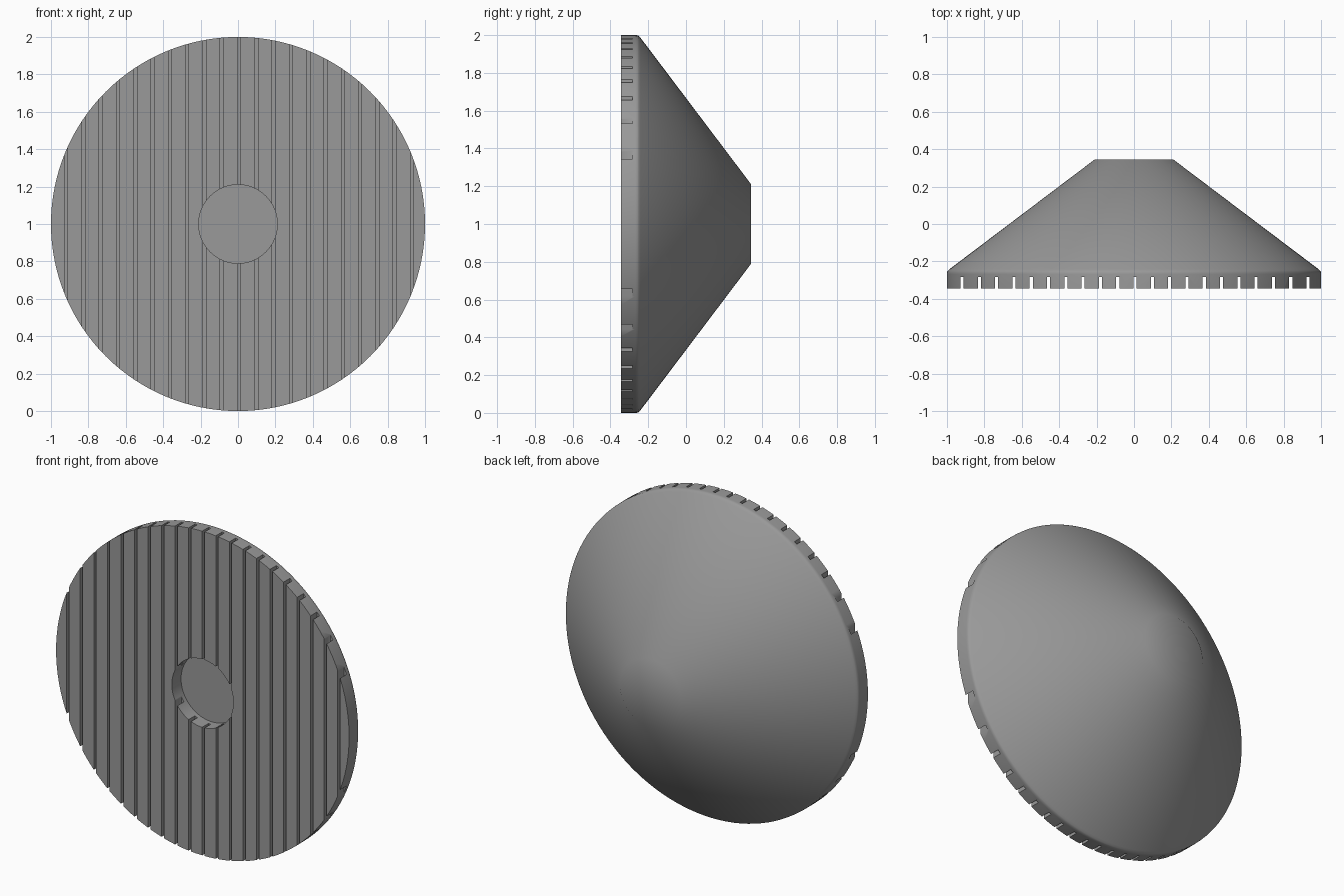
import bpy, bmesh, math

if "Cube" in bpy.data.objects:
    bpy.data.objects.remove(bpy.data.objects["Cube"])

SEGS = 128
FRONT, BACK = -0.345, 0.345
RIM_BACK = -0.25      # where the rim meets the cone
GROOVE_FLOOR = -0.283
PITCH, GAP = 0.0925, 0.0165


def make_object(name, bm):
    bmesh.ops.recalc_face_normals(bm, faces=bm.faces)
    mesh = bpy.data.meshes.new(name)
    bm.to_mesh(mesh)
    bm.free()
    obj = bpy.data.objects.new(name, mesh)
    bpy.context.collection.objects.link(obj)
    return obj


def lathe(name, profile, segs):
    """Revolve (radius, y) points round the y axis at z = 1, capping both ends."""
    bm = bmesh.new()
    rings = []
    for r, y in profile:
        rings.append([bm.verts.new((r * math.cos(2 * math.pi * i / segs), y,
                                    1 + r * math.sin(2 * math.pi * i / segs)))
                      for i in range(segs)])
    for a, b in zip(rings, rings[1:]):
        for i in range(segs):
            j = (i + 1) % segs
            bm.faces.new((a[i], a[j], b[j], b[i]))
    bm.faces.new(rings[0])
    bm.faces.new(rings[-1])
    return make_object(name, bm)


def box(bm, lo, hi):
    verts = bmesh.ops.create_cube(bm, size=1)["verts"]
    for v in verts:
        for k in range(3):
            v.co[k] = hi[k] if v.co[k] > 0 else lo[k]


# Cone-backed disc with a round recess in the flat front and a softened rim
disc = lathe("grooved_cone_disc", [
    (0.21, RIM_BACK - 0.005), (0.21, FRONT), (1.0, FRONT), (1.0, -0.268),
    (0.999, -0.256), (0.995, RIM_BACK), (0.986, -0.241), (0.21, BACK)], SEGS)

# Dark grey finish
grey = bpy.data.materials.new("dark_grey")
grey.diffuse_color = (0.32, 0.32, 0.32, 1)
grey.use_nodes = True
grey.node_tree.nodes["Principled BSDF"].inputs["Base Color"].default_value = grey.diffuse_color
disc.data.materials.append(grey)

# Vertical grooves across the front face
bm = bmesh.new()
for k in range(-10, 11):
    x = 0.0055 + k * PITCH
    box(bm, (x - GAP / 2, FRONT - 0.1, -0.1), (x + GAP / 2, GROOVE_FLOOR, 2.1))
cutter = make_object("groove_cutter", bm)
cutter.data.materials.append(grey)
cutter.hide_render = True

mod = disc.modifiers.new("grooves", "BOOLEAN")
mod.operation = "DIFFERENCE"
mod.solver = "EXACT"
mod.object = cutter

bpy.context.view_layer.objects.active = disc
disc.select_set(True)
bpy.ops.object.modifier_apply(modifier=mod.name)
bpy.data.objects.remove(cutter, do_unlink=True)
bpy.ops.object.shade_smooth_by_angle(angle=math.radians(40))
